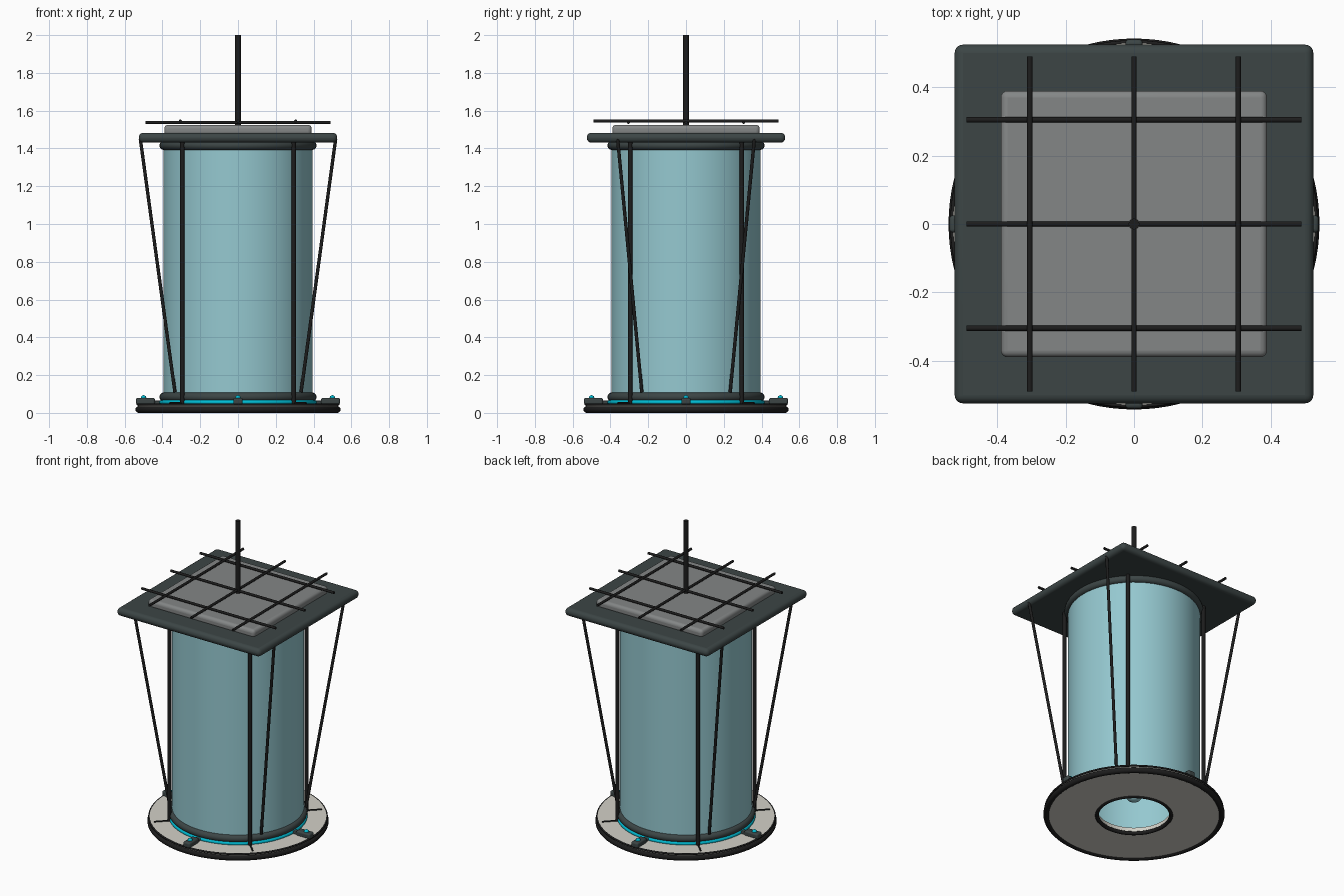
import bpy, math
from mathutils import Vector

if "Cube" in bpy.data.objects:
    bpy.data.objects.remove(bpy.data.objects["Cube"])


def mat(name, c):
    m = bpy.data.materials.new(name)
    m.diffuse_color = c
    m.use_nodes = True
    m.node_tree.nodes["Principled BSDF"].inputs["Base Color"].default_value = m.diffuse_color
    return m


BLACK = mat("black_iron", (0.012, 0.012, 0.012, 1))
DARK = mat("dark_metal", (0.045, 0.06, 0.06, 1))
GREY = mat("roof_grey", (0.23, 0.24, 0.24, 1))
CREAM = mat("cream_base", (0.65, 0.64, 0.58, 1))
GLASS = mat("blue_glass", (0.3, 0.58, 0.63, 0.85))
CYAN = mat("cyan_seal", (0.0, 0.5, 0.65, 1))


def finish(name, m, smooth=True):
    o = bpy.context.object
    o.name = name
    o.data.materials.append(m)
    if smooth:
        bpy.ops.object.shade_smooth_by_angle(angle=math.radians(40))
    return o


def rod(name, a, b, r, m=BLACK):
    a, b = Vector(a), Vector(b)
    d = b - a
    bpy.ops.mesh.primitive_cylinder_add(vertices=16, radius=r, depth=d.length, location=(a + b) / 2,
                                        rotation=d.to_track_quat('Z', 'Y').to_euler())
    return finish(name, m)


def ring(name, R, r, z, m):
    bpy.ops.mesh.primitive_torus_add(major_radius=R, minor_radius=r, major_segments=96,
                                     minor_segments=14, location=(0, 0, z))
    return finish(name, m)


def box(name, loc, size, bevel, m, angle=0):
    bpy.ops.mesh.primitive_cube_add(size=1, location=loc, rotation=(0, 0, angle))
    bpy.context.object.scale = size
    bpy.ops.object.transform_apply(location=False, rotation=False, scale=True)
    o = finish(name, m)
    b = o.modifiers.new("rounding", 'BEVEL')
    b.width, b.segments = bevel, 4
    return o


def lathe(name, profile, m, steps=96):
    """Revolve a closed (radius, z) profile round the z axis."""
    n = len(profile)
    verts = [(r * math.cos(t), r * math.sin(t), z)
             for t in (2 * math.pi * i / steps for i in range(steps)) for r, z in profile]
    faces = [(i * n + j, (i + 1) % steps * n + j, (i + 1) % steps * n + (j + 1) % n, i * n + (j + 1) % n)
             for i in range(steps) for j in range(n)]
    me = bpy.data.meshes.new(name)
    me.from_pydata(verts, [], faces)
    o = bpy.data.objects.new(name, me)
    bpy.context.collection.objects.link(o)
    bpy.context.view_layer.objects.active = o
    bpy.ops.object.select_all(action='DESELECT')
    o.select_set(True)
    return finish(name, m)


# Base: annular plate with iron rims
lathe("base_plate", [(0.22, 0.008), (0.53, 0.008), (0.53, 0.05), (0.22, 0.05)], CREAM)
ring("base_rim_lower", 0.525, 0.018, 0.018, BLACK)
ring("base_rim_upper", 0.532, 0.006, 0.045, BLACK)
ring("base_hole_rim", 0.222, 0.012, 0.013, BLACK)
ring("base_seal", 0.405, 0.012, 0.056, CYAN)

# Glass cylinder with collars
lathe("glass_cylinder", [(0.385, 0.05), (0.395, 0.05), (0.395, 1.44), (0.385, 1.44)], GLASS)
ring("bottom_collar", 0.392, 0.024, 0.084, DARK)
ring("top_collar", 0.392, 0.024, 1.416, DARK)

# Small bulb hanging inside
bpy.ops.mesh.primitive_uv_sphere_add(segments=24, ring_count=12, radius=0.055, location=(0, 0, 0.16))
finish("bulb", GLASS)
rod("bulb_cord", (0, 0, 0.2), (0, 0, 1.44), 0.006)

# Clamps, screws and radial ribs on the base
for k in range(4):
    a = k * math.pi / 2
    c, s = math.cos(a), math.sin(a)
    box("clamp_block", (0.49 * c, 0.49 * s, 0.062), (0.10, 0.05, 0.036), 0.01, DARK, a)
    box("clamp_tongue", (0.43 * c, 0.43 * s, 0.056), (0.07, 0.035, 0.018), 0.005, DARK, a)
    bpy.ops.mesh.primitive_uv_sphere_add(segments=16, ring_count=8, radius=0.015,
                                         location=(0.5 * c, 0.5 * s, 0.079))
    finish("clamp_screw", CYAN)
    c, s = math.cos(a + math.pi / 4), math.sin(a + math.pi / 4)
    rod("base_rib", (0.4 * c, 0.4 * s, 0.052), (0.51 * c, 0.51 * s, 0.052), 0.005)

# Upright and slanted rods
for sx in (-1, 1):
    for sy in (-1, 1):
        rod("upright_rod", (0.295 * sx, 0.295 * sy, 0.05), (0.295 * sx, 0.295 * sy, 1.44), 0.012)
        rod("slanted_rod", (0.334 * sx, 0.234 * sy, 0.11), (0.517 * sx, 0.362 * sy, 1.45), 0.009)

# Roof slabs
box("roof_plate", (0, 0, 1.457), (1.05, 1.05, 0.052), 0.024, DARK)
box("roof_panel", (0, 0, 1.497), (0.78, 0.78, 0.056), 0.02, GREY)

# Roof grid and mast
for p in (-0.305, 0, 0.305):
    rod("grid_bar_x", (-0.49, p, 1.538), (0.49, p, 1.538), 0.008)
    rod("grid_bar_y", (p, -0.49, 1.545), (p, 0.49, 1.545), 0.008)
rod("mast", (0, 0, 1.51), (0, 0, 2.0), 0.016)
